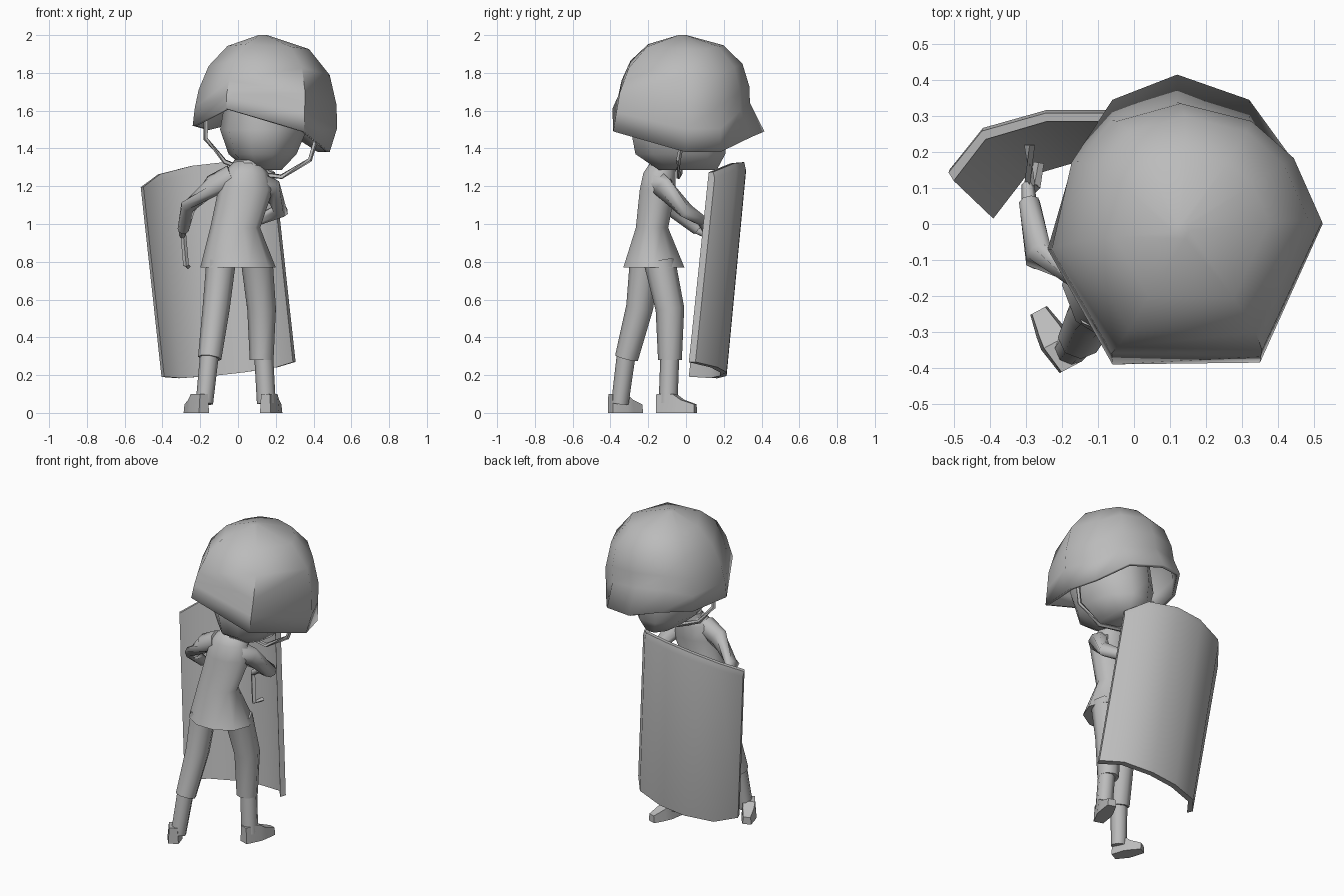
import bpy
import bmesh
import math
from mathutils import Vector

cube = bpy.data.objects.get("Cube")
if cube:
    bpy.data.objects.remove(cube, do_unlink=True)

GREY = (0.5, 0.5, 0.5, 1.0)
grey = bpy.data.materials.new("plain grey")
grey.use_nodes = True
grey.diffuse_color = GREY
grey.node_tree.nodes["Principled BSDF"].inputs["Base Color"].default_value = GREY


def loft(name, rings, caps=(True, True), angle=60):
    """Skin a stack of closed rings into one object."""
    bm = bmesh.new()
    loops = [[bm.verts.new(p) for p in ring] for ring in rings]
    n = len(loops[0])
    for a, b in zip(loops, loops[1:]):
        for i in range(n):
            j = (i + 1) % n
            bm.faces.new((a[i], a[j], b[j], b[i]))
    if caps[0]:
        bm.faces.new(loops[0])
    if caps[1]:
        bm.faces.new(loops[-1])
    bmesh.ops.recalc_face_normals(bm, faces=bm.faces)
    mesh = bpy.data.meshes.new(name)
    bm.to_mesh(mesh)
    bm.free()
    mesh.materials.append(grey)
    obj = bpy.data.objects.new(name, mesh)
    bpy.context.collection.objects.link(obj)
    bpy.ops.object.select_all(action='DESELECT')
    obj.select_set(True)
    bpy.context.view_layer.objects.active = obj
    bpy.ops.object.shade_smooth_by_angle(angle=math.radians(angle))
    return obj


def oval(cx, cy, rx, ry, z, n=10):
    return [Vector((cx + rx * math.cos(i * math.tau / n),
                    cy + ry * math.sin(i * math.tau / n), z)) for i in range(n)]


def tube(name, path, radii, n=8):
    """Tapered tube along a bent path."""
    pts = [Vector(p) for p in path]
    rings = []
    for i, (p, r) in enumerate(zip(pts, radii)):
        d = (pts[min(i + 1, len(pts) - 1)] - pts[max(i - 1, 0)]).normalized()
        ref = Vector((0, 1, 0)) if abs(d.z) > 0.6 else Vector((0, 0, 1))
        u = d.cross(ref).normalized()
        v = d.cross(u)
        rings.append([p + r * (u * math.cos(k * math.tau / n) + v * math.sin(k * math.tau / n))
                      for k in range(n)])
    return loft(name, rings)


# Tunic with flared hem, neck and collar
loft("tunic", [oval(0, -0.17, 0.2, 0.17, 0.77), oval(-0.015, -0.18, 0.132, 0.09, 0.98),
               oval(0.04, -0.15, 0.145, 0.1, 1.18), oval(0.04, -0.14, 0.12, 0.09, 1.27),
               oval(0.05, -0.12, 0.07, 0.07, 1.33)])
loft("neck", [oval(0.06, -0.11, 0.055, 0.055, 1.28), oval(0.1, -0.08, 0.055, 0.055, 1.42)])
loft("collar", [oval(0.05, -0.12, 0.09, 0.085, 1.29), oval(0.06, -0.11, 0.08, 0.08, 1.34)])

# Trousers, boot shafts and feet
tube("right_trouser", [(-0.09, -0.22, 0.8), (-0.115, -0.245, 0.56), (-0.15, -0.315, 0.29)],
     [0.078, 0.072, 0.062])
tube("left_trouser", [(0.1, -0.14, 0.8), (0.125, -0.085, 0.55), (0.125, -0.085, 0.28)],
     [0.084, 0.076, 0.063])
tube("right_boot_shaft", [(-0.15, -0.315, 0.32), (-0.178, -0.35, 0.05)], [0.05, 0.046])
tube("left_boot_shaft", [(0.135, -0.085, 0.32), (0.15, -0.095, 0.05)], [0.05, 0.05])


def foot(name, heel, toe):
    a, b = Vector(heel), Vector(toe)
    side = (b - a).normalized().cross(Vector((0, 0, 1)))
    rings = []
    for t, w, h in ((0, 0.03, 0.1), (0.45, 0.045, 0.1), (0.65, 0.04, 0.07), (1, 0.026, 0.045)):
        p = a.lerp(b, t)
        top = Vector((0, 0, h))
        rings.append([p - side * w, p + side * w, p + side * w * 0.8 + top, p - side * w * 0.8 + top])
    loft(name, rings, angle=35)


foot("right_foot", (-0.18, -0.4, 0), (-0.265, -0.24, 0))
foot("left_foot", (0.145, -0.15, 0), (0.21, 0.05, 0))

# Arms and hands
tube("right_arm", [(-0.03, -0.15, 1.25), (-0.13, -0.14, 1.205), (-0.265, -0.09, 1.09),
                   (-0.29, 0.06, 0.97)], [0.065, 0.058, 0.042, 0.03])
tube("left_arm", [(0.11, -0.14, 1.22), (0.17, -0.12, 1.19), (0.225, 0.0, 1.07),
                  (0.1, 0.08, 1.02)], [0.065, 0.06, 0.042, 0.03])
tube("right_hand", [(-0.29, 0.05, 0.97), (-0.295, 0.11, 0.94)], [0.022, 0.018], 6)
tube("left_hand", [(0.11, 0.075, 1.02), (0.04, 0.1, 0.97)], [0.022, 0.018], 6)

# Head
loft("head", [oval(0.14, 0.01, 0.09, 0.16, 1.285), oval(0.13, -0.03, 0.18, 0.25, 1.37),
              oval(0.135, -0.04, 0.23, 0.265, 1.5), oval(0.14, -0.03, 0.2, 0.24, 1.7)])

# Tilted helmet: each rim point with the offset of the dome wall above it
rim = [(Vector(p), Vector(d)) for p, d in (
    ((-0.06, -0.39, 1.61), (0, 0.035, -0.01)), ((0.35, -0.385, 1.49), (0, 0.02, 0)),
    ((0.485, 0.0, 1.38), (0.035, 0, 0)), ((0.44, 0.18, 1.38), (0, 0, 0)),
    ((0.32, 0.345, 1.46), (0, -0.06, 0.04)), ((0.12, 0.415, 1.49), (0, -0.08, 0.06)),
    ((-0.06, 0.345, 1.53), (0, -0.06, 0.03)), ((-0.17, 0.17, 1.5), (0, 0, 0)),
    ((-0.24, -0.07, 1.52), (0.015, 0, 0)))]
centre = Vector((0.13, -0.02, 0))
rings = [[p for p, d in rim]]
for scale, rise, shift in ((1.01, 0.2, 0), (0.98, 0.4, 0.01), (0.86, 0.66, 0.02),
                           (0.58, 0.88, 0.02), (0.06, 1.0, 0)):
    ring = []
    for p, d in rim:
        q = centre + (p + d - centre) * scale + Vector((shift, shift * 0.7, 0))
        q.z = p.z + d.z + (2.0 - p.z - d.z) * rise
        ring.append(q)
    rings.append(ring)
helmet = loft("helmet", rings, caps=(False, True))
shell = helmet.modifiers.new("shell", 'SOLIDIFY')
shell.thickness = 0.02
shell.offset = -1

# Chin strap
tube("chin_strap", [(0.41, -0.02, 1.44), (0.38, -0.04, 1.34), (0.23, -0.04, 1.25),
                    (0.08, -0.03, 1.27), (-0.07, -0.04, 1.33), (-0.17, -0.04, 1.45),
                    (-0.17, -0.04, 1.55)], [0.013] * 7, 5)

# Curved, leaning shield with a softened top lip
section = ((-0.5, 0), (-0.37, 0.115), (-0.12, 0.165), (0.12, 0.165), (0.37, 0.115), (0.5, 0))


def shield_ring(t, arch, pull):
    mid = Vector((-0.05, 0.05, 0.23)).lerp(Vector((-0.16, 0.155, 1.235)), t)
    across = Vector((0.71, 0, 0.08))
    front = [mid + across * s + Vector((0, b - pull, b * arch)) for s, b in section]
    back = [mid + across * s * 0.96 + Vector((0, b - 0.035, b * arch)) for s, b in section]
    return front + back[::-1]


loft("shield", [shield_ring(0, -0.15, 0.0), shield_ring(0.97, 0.45, 0.0),
                shield_ring(1, 0.5, 0.012)])

# Grips on the back of the shield
for name, x in (("right_grip", -0.29), ("left_grip", 0.03)):
    tube(name, [(x, 0.22, 0.96), (x, 0.11, 0.95), (x + 0.015, 0.1, 0.78), (x + 0.025, 0.17, 0.775)],
         [0.015] * 4, 4)
